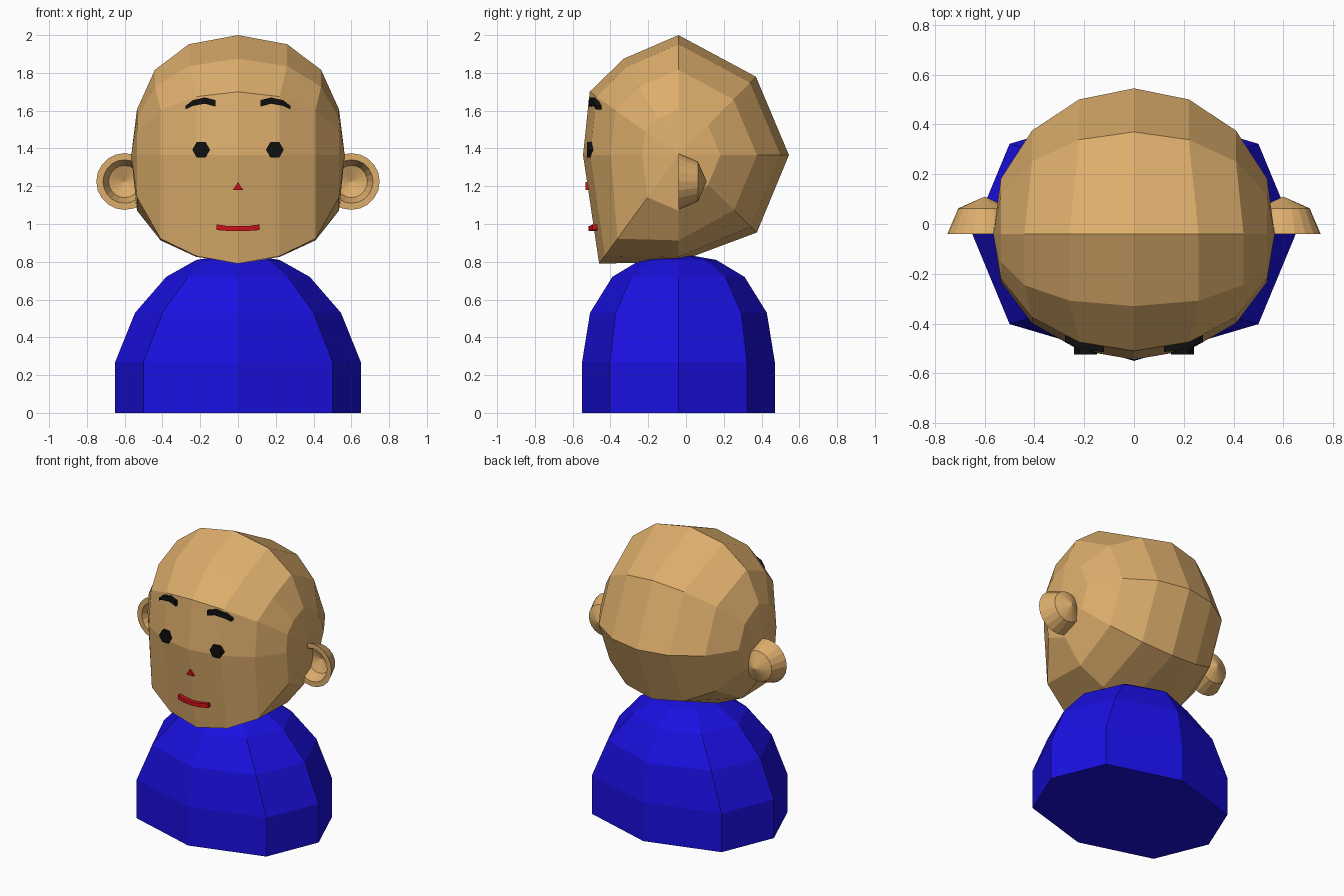
import bpy, bmesh, math

if "Cube" in bpy.data.objects:
    bpy.data.objects.remove(bpy.data.objects["Cube"])

def material(name, rgb):
    m = bpy.data.materials.new(name)
    m.diffuse_color = (*rgb, 1)
    m.use_nodes = True
    m.node_tree.nodes["Principled BSDF"].inputs["Base Color"].default_value = m.diffuse_color
    return m

SKIN = material("skin", (0.72, 0.42, 0.15))
BLUE = material("blue", (0.01, 0.005, 0.75))
BLACK = material("black", (0.005, 0.005, 0.005))
RED = material("red", (0.6, 0.005, 0.01))
CY = -0.04   # common centre line of body, head and ears

def finish(name, bm, mat, mirror=False):
    bmesh.ops.recalc_face_normals(bm, faces=bm.faces)
    me = bpy.data.meshes.new(name)
    bm.to_mesh(me)
    bm.free()
    me.materials.append(mat)
    ob = bpy.data.objects.new(name, me)
    bpy.context.collection.objects.link(ob)
    if mirror:
        ob.modifiers.new("mirror", 'MIRROR')
    return ob

def loft(name, rings, mat, mirror=False):
    """Skin a list of closed rings; a one-point ring is a pole, others get capped."""
    bm = bmesh.new()
    vs = [[bm.verts.new(p) for p in r] for r in rings]
    for a, b in zip(vs, vs[1:]):
        n = max(len(a), len(b))
        for i in range(n):
            j = (i + 1) % n
            if len(a) == 1:
                bm.faces.new((a[0], b[j], b[i]))
            elif len(b) == 1:
                bm.faces.new((a[i], a[j], b[0]))
            else:
                bm.faces.new((a[i], a[j], b[j], b[i]))
    for end in (vs[0], vs[-1]):
        if len(end) > 2:
            bm.faces.new(end)
    return finish(name, bm, mat, mirror)

# Body: eight-sided shoulders rising to a dome
def body_ring(z, rx, ry, cx):
    cyy = ry * 0.71
    return [(0, CY - ry, z), (cx, CY - cyy, z), (rx, CY, z), (cx, CY + cyy, z),
            (0, CY + ry, z), (-cx, CY + cyy, z), (-rx, CY, z), (-cx, CY - cyy, z)]

loft("body", [body_ring(0, 0.65, 0.51, 0.5), body_ring(0.27, 0.65, 0.51, 0.5),
              body_ring(0.53, 0.545, 0.468, 0.40), body_ring(0.72, 0.38, 0.35, 0.265),
              body_ring(0.81, 0.22, 0.20, 0.16), [(0, CY, 0.845)]], BLUE)

# Head: side profile swept to a pole at each ear
HZ = 1.365
ROUND, CHIN, BASE = (0.924, 0.71, 0.38), (0.93, 0.77, 0.39), (0.955, 0.80, 0.52)
WIDE, NORMAL = (0.26, 0.44, 0.535), (0.22, 0.41, 0.535)
PROFILE = [(-0.04, 2.0, ROUND, WIDE), (-0.33, 1.875, ROUND, WIDE),
           (-0.51, 1.70, ROUND, NORMAL), (-0.545, 1.365, ROUND, NORMAL),
           (-0.46, 0.79, CHIN, NORMAL), (-0.04, 0.80, BASE, NORMAL),
           (0.375, 0.955, ROUND, NORMAL), (0.545, 1.365, ROUND, NORMAL),
           (0.37, 1.78, ROUND, NORMAL)]

def head_ring(side, k):
    return [(side * xs[k], CY + (y - CY) * s[k], HZ + (z - HZ) * s[k])
            for y, z, s, xs in PROFILE]

middle = [(0, y, z) for y, z, s, xs in PROFILE]
loft("head", [[(-0.565, CY, HZ)]] + [head_ring(-1, k) for k in (2, 1, 0)] + [middle]
     + [head_ring(1, k) for k in (0, 1, 2)] + [[(0.565, CY, HZ)]], SKIN)

# Ears: half domes with a hollow front
EX, EZ, N = 0.60, 1.225, 20

def ear_ring(r, y):
    return [(EX + r * math.cos(2 * math.pi * i / N), y,
             EZ + r * math.sin(2 * math.pi * i / N)) for i in range(N)]

loft("ears", [[(EX, 0.11, EZ)], ear_ring(0.106, 0.063), ear_ring(0.15, CY),
              ear_ring(0.115, CY), ear_ring(0.085, 0.035), [(EX, 0.07, EZ)]], SKIN, True)

# Flat features: strips of quads or outlines given depth along y
def plate(name, outline, depth, mat, mirror=False):
    back = [(x, y + depth, z) for x, y, z in outline]
    return loft(name, [outline, back], mat, mirror)

def strip(name, pts, depth, mat, mirror=False):
    """pts: (x, front y, lower z, upper z) cross-sections along the strip."""
    return loft(name, [[(x, y, lo), (x, y, hi), (x, y + depth, hi), (x, y + depth, lo)]
                       for x, y, lo, hi in pts], mat, mirror)

# Eyes
plate("eyes", [(0.195 + 0.047 * math.cos(i * math.pi / 3), -0.525,
                1.393 + 0.047 * math.sin(i * math.pi / 3)) for i in range(6)],
      0.035, BLACK, True)

# Eyebrows
strip("eyebrows", [(0.12, -0.515, 1.622, 1.656), (0.175, -0.508, 1.637, 1.67),
                   (0.24, -0.492, 1.625, 1.655), (0.278, -0.475, 1.607, 1.625)],
      0.028, BLACK, True)

# Nose
plate("nose", [(-0.027, -0.533, 1.18), (0.027, -0.533, 1.18), (0, -0.533, 1.222)],
      0.03, RED)

# Mouth
strip("mouth", [(-0.115, -0.495, 0.968, 0.998), (-0.06, -0.509, 0.964, 0.99),
                (0, -0.515, 0.963, 0.989), (0.06, -0.509, 0.964, 0.99),
                (0.115, -0.495, 0.968, 0.998)], 0.035, RED)
